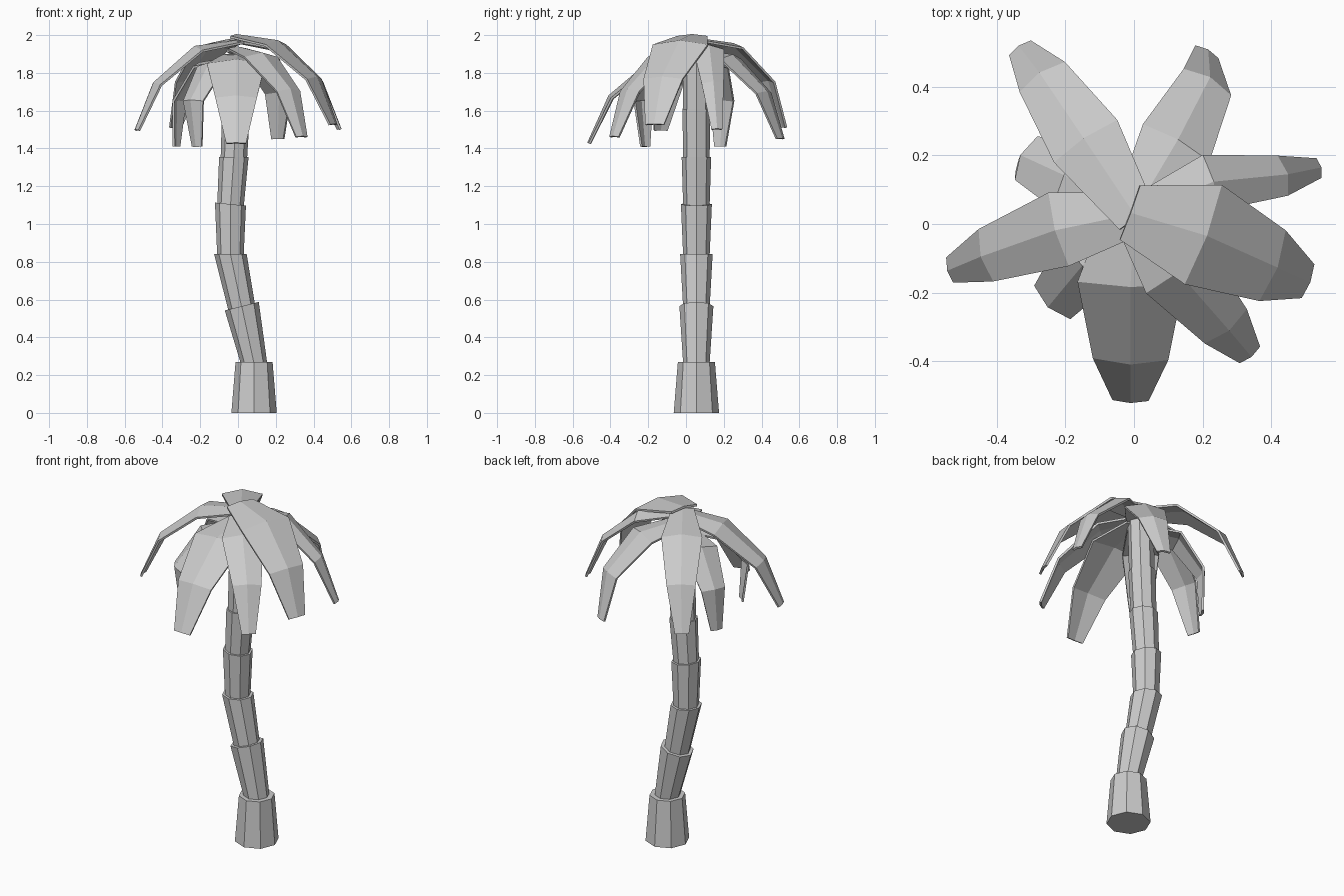
import bpy
from math import cos, sin, tau
from mathutils import Vector

if "Cube" in bpy.data.objects:
    bpy.data.objects.remove(bpy.data.objects["Cube"])


def make_object(name, verts, faces):
    mesh = bpy.data.meshes.new(name)
    mesh.from_pydata(verts, [], faces)
    mesh.update()
    ob = bpy.data.objects.new(name, mesh)
    bpy.context.collection.objects.link(ob)
    return ob


SIDES = 8
TRUNK_Y = 0.055


def ring(x, z, radius, tilt):
    pts = []
    for i in range(SIDES):
        a = tau * i / SIDES
        dx = radius * cos(a)
        pts.append((x + dx, TRUNK_Y + radius * sin(a), z + tilt * dx))
    return pts


def trunk_segment(name, low, high):
    n = SIDES
    faces = [(i, (i + 1) % n, n + (i + 1) % n, n + i) for i in range(n)]
    faces += [tuple(reversed(range(n))), tuple(range(n, 2 * n))]
    make_object(name, ring(*low) + ring(*high), faces)


# Trunk: stacked segments that flare upwards (joint x, z, tilt)
joints = [(0.085, 0.27, 0.0), (0.02, 0.565, 0.25), (-0.04, 0.84, 0.0),
          (-0.04, 1.105, -0.1), (-0.022, 1.355, 0.0), (-0.01, 1.61, -0.05),
          (0.0, 1.90, 0.0)]
trunk_segment("trunk_base", (0.085, 0.0, 0.12, 0), (0.085, 0.27, 0.098, 0))
for k, (a, b) in enumerate(zip(joints, joints[1:])):
    trunk_segment(f"trunk_segment_{k + 1}",
                  (a[0], a[1] - 0.01, 0.07, a[2]),
                  (b[0], b[1], 0.09 - 0.004 * k, b[2]))


# Fronds: folded blades with three bends, thickened
def frond(name, mid, bend, tip, tip_z, width):
    root = Vector((0.0, 0.03)) + 0.06 * (Vector((0.0, 0.03)) - Vector(mid))
    xy = [root, Vector(mid), Vector(bend), Vector(tip)]
    centre = [Vector((p.x, p.y, tip_z + h))
              for p, h in zip(xy, (0.465, 0.42, 0.24, 0.0))]
    out = (xy[2] - root).normalized()
    side = Vector((-out.y, out.x, 0))
    verts = []
    for i, c in enumerate(centre):
        along = centre[min(i + 1, 3)] - centre[max(i - 1, 0)]
        up = along.cross(side).normalized()
        half = (0.06, 0.11, 0.078, 0.037)[i] * width
        ridge = (0.01, 0.025, 0.02, 0.008)[i]
        verts += [c + side * half, c + up * ridge, c - side * half]
    faces = []
    for i in range(0, 9, 3):
        for j in (0, 1):
            a = i + j
            faces.append((a, a + 1, a + 4, a + 3))
    ob = make_object(name, verts, faces)
    mod = ob.modifiers.new("thickness", 'SOLIDIFY')
    mod.thickness = 0.012
    mod.offset = 0


fronds = [
    ("back_left", (-0.14, 0.24), (-0.265, 0.425), (-0.33, 0.51), 1.51, 1.0),
    ("back_right", (0.122, 0.235), (0.212, 0.41), (0.21, 0.498), 1.45, 1.0),
    ("right_back", (0.22, 0.12), (0.43, 0.14), (0.535, 0.162), 1.50, 0.75),
    ("right_front", (0.20, -0.03), (0.40, -0.12), (0.503, -0.165), 1.525, 1.4),
    ("front_right", (0.12, -0.13), (0.265, -0.295), (0.335, -0.378), 1.46, 1.0),
    ("front", (-0.01, -0.17), (-0.01, -0.39), (-0.01, -0.51), 1.425, 1.4),
    ("front_left", (-0.14, -0.11), (-0.235, -0.225), (-0.215, -0.215), 1.41, 0.9),
    ("left_front", (-0.218, -0.015), (-0.428, -0.09), (-0.533, -0.133), 1.495, 1.0),
    ("left_back", (-0.19, 0.135), (-0.31, 0.19), (-0.325, 0.18), 1.41, 0.9),
]
for label, *data in fronds:
    frond("frond_" + label, *data)
